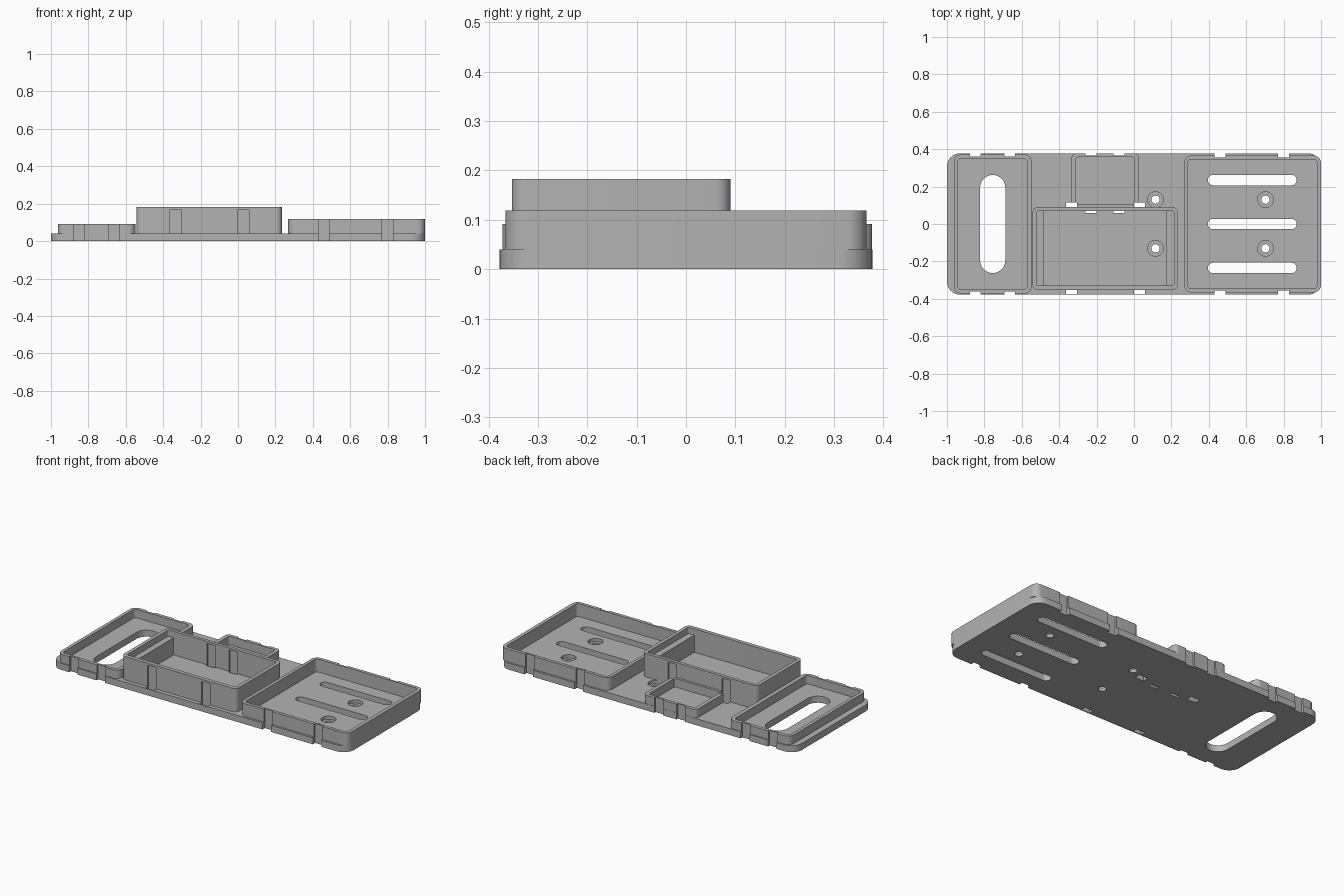
import bpy, bmesh, math

if "Cube" in bpy.data.objects:
    bpy.data.objects.remove(bpy.data.objects["Cube"])

grey = bpy.data.materials.new("plain grey")
grey.diffuse_color = (0.45, 0.45, 0.45, 1)
grey.use_nodes = True
grey.node_tree.nodes["Principled BSDF"].inputs["Base Color"].default_value = grey.diffuse_color

BASE = 0.04      # plate thickness
cutters = []


def rounded(x0, x1, y0, y1, r, n=8):
    """Outline of a rectangle with rounded corners, counter-clockwise."""
    if r <= 0:
        return [(x0, y0), (x1, y0), (x1, y1), (x0, y1)]
    pts = []
    corners = [(x1 - r, y1 - r), (x0 + r, y1 - r), (x0 + r, y0 + r), (x1 - r, y0 + r)]
    for k, (cx, cy) in enumerate(corners):
        for i in range(n + 1):
            a = math.pi / 2 * (k + i / n)
            pts.append((cx + r * math.cos(a), cy + r * math.sin(a)))
    return pts


def prism(name, outline, z0, z1):
    bm = bmesh.new()
    face = bm.faces.new([bm.verts.new((x, y, z0)) for x, y in outline])
    ext = bmesh.ops.extrude_face_region(bm, geom=[face])
    top = [v for v in ext["geom"] if isinstance(v, bmesh.types.BMVert)]
    bmesh.ops.translate(bm, verts=top, vec=(0, 0, z1 - z0))
    bmesh.ops.remove_doubles(bm, verts=bm.verts, dist=1e-6)
    bmesh.ops.recalc_face_normals(bm, faces=bm.faces)
    me = bpy.data.meshes.new(name)
    bm.to_mesh(me)
    bm.free()
    ob = bpy.data.objects.new(name, me)
    bpy.context.collection.objects.link(ob)
    me.materials.append(grey)
    return ob


def cutter(x0, x1, y0, y1, z0, z1, r=0.0):
    ob = prism("cutter", rounded(x0, x1, y0, y1, r), z0, z1)
    ob.hide_render = True
    cutters.append(ob)
    return ob


def cut(ob, tools):
    for t in tools:
        m = ob.modifiers.new("cut", "BOOLEAN")
        m.operation, m.solver, m.object = "DIFFERENCE", "EXACT", t


def tray(name, outer, inner, height, r_out, r_in):
    """Open wall standing on the plate."""
    ob = prism(name, rounded(*outer, r_out), BASE, height)
    cut(ob, [cutter(*inner, BASE - 0.02, height + 0.02, r_in)])
    return ob


# Plate and the four walled compartments
plate = prism("base_plate", rounded(-1, 1, -0.378, 0.378, 0.07), 0, BASE)
handle_tray = tray("handle_tray", (-0.963, -0.547, -0.372, 0.372),
                   (-0.943, -0.572, -0.35, 0.35), 0.092, 0.04, 0.018)
deep_box = tray("deep_box", (-0.543, 0.235, -0.353, 0.09),
                (-0.521, 0.213, -0.329, 0.07), 0.183, 0.03, 0.008)
small_box = tray("small_box", (-0.334, 0.026, 0.09, 0.377),
                 (-0.31, 0.004, 0.105, 0.357), 0.092, 0.025, 0.012)
wide_tray = tray("wide_tray", (0.268, 1.0, -0.366, 0.366),
                 (0.288, 0.978, -0.346, 0.346), 0.119, 0.04, 0.018)

# Ledges at both ends of the deep box
for side, x0, x1 in (("left", -0.525, -0.484), ("right", 0.174, 0.217)):
    prism(side + "_ledge", rounded(x0, x1, -0.331, 0.072, 0), BASE, 0.145)

# Strap grooves down the outer walls and through the plate
straps = []


def strap(xc, y0, y1, top):
    straps.append(cutter(xc - 0.029, xc + 0.029, y0, y1, -0.02, top))


for xc in (-0.849, -0.664):
    strap(xc, -0.42, -0.362, 0.15)
    strap(xc, 0.362, 0.42, 0.15)
for xc in (0.46, 0.8):
    strap(xc, -0.42, -0.356, 0.15)
    strap(xc, 0.356, 0.42, 0.15)
for xc in (-0.335, 0.03):
    strap(xc, -0.373, -0.343, 0.17)
    strap(xc, 0.08, 0.116, 0.17)
for xc in (-0.23, -0.08):
    strap(xc, 0.366, 0.42, 0.15)
    strap(xc, 0.06, 0.079, 0.17)
for ob in (plate, handle_tray, deep_box, small_box, wide_tray):
    cut(ob, straps)

# Long rounded openings and counterbored screw holes in the plate
holes = [cutter(-0.823, -0.688, -0.262, 0.262, -0.02, 0.06, 0.0674)]
for y in (-0.235, 0, 0.235):
    holes.append(cutter(0.395, 0.87, y - 0.028, y + 0.028, -0.02, 0.06, 0.0279))
for x in (0.115, 0.703):
    for y in (-0.13, 0.13):
        for r, z0 in ((0.022, -0.02), (0.042, 0.02)):
            holes.append(cutter(x - r, x + r, y - r, y + r, z0, 0.06, r * 0.999))
cut(plate, holes)

# Bake the cuts, drop the helpers and shade the round corners smooth
bpy.context.view_layer.update()
dg = bpy.context.evaluated_depsgraph_get()
parts = [o for o in bpy.data.objects if o not in cutters]
baked = [(o, bpy.data.meshes.new_from_object(o.evaluated_get(dg))) for o in parts]
for ob, me in baked:
    ob.modifiers.clear()
    ob.data = me
for c in cutters:
    bpy.data.objects.remove(c)
for ob in parts:
    ob.select_set(True)
bpy.context.view_layer.objects.active = plate
bpy.ops.object.shade_smooth_by_angle(angle=math.radians(30))
